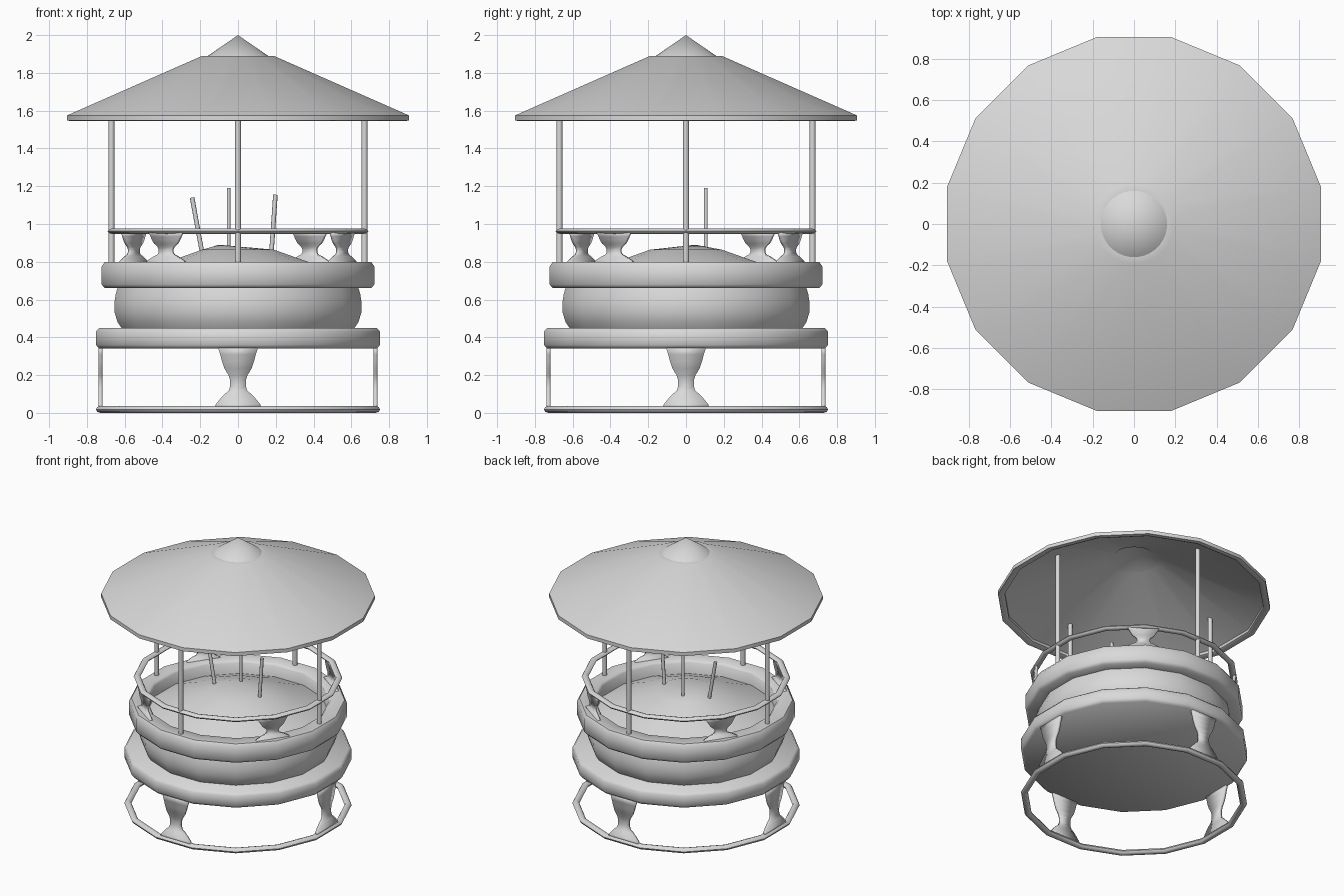
import bpy, bmesh, math
from mathutils import Vector, Matrix

if "Cube" in bpy.data.objects:
    bpy.data.objects.remove(bpy.data.objects["Cube"])

SIDES = 16
FLAT = math.cos(math.pi / SIDES)   # profile radii are measured across the flats

grey = bpy.data.materials.new("plain grey")
grey.use_nodes = True
colour = (0.7, 0.7, 0.7, 1)
grey.diffuse_color = colour
grey.node_tree.nodes["Principled BSDF"].inputs["Base Color"].default_value = colour


def finish(name, bm, angle=50):
    bmesh.ops.remove_doubles(bm, verts=bm.verts, dist=1e-5)
    bmesh.ops.recalc_face_normals(bm, faces=bm.faces)
    mesh = bpy.data.meshes.new(name)
    bm.to_mesh(mesh)
    bm.free()
    mesh.materials.append(grey)
    obj = bpy.data.objects.new(name, mesh)
    bpy.context.collection.objects.link(obj)
    bpy.ops.object.select_all(action="DESELECT")
    bpy.context.view_layer.objects.active = obj
    obj.select_set(True)
    bpy.ops.object.shade_smooth_by_angle(angle=math.radians(angle))
    return obj


def lathe(name, profile, sides=SIDES, closed=False, angle=50):
    """Spin an (r, z) profile about z, with flats facing the axes."""
    bm = bmesh.new()
    scale = 1 / math.cos(math.pi / sides)
    turn = Matrix.Rotation(math.pi / sides, 3, "Z")
    pts = [turn @ Vector((r * scale, 0, z)) for r, z in profile]
    verts = [bm.verts.new(p) for p in pts]
    pairs = list(zip(verts, verts[1:]))
    if closed:
        pairs.append((verts[-1], verts[0]))
    edges = [bm.edges.new(p) for p in pairs]
    bmesh.ops.spin(bm, geom=verts + edges, axis=(0, 0, 1), cent=(0, 0, 0),
                   angle=math.tau, steps=sides, use_duplicate=False)
    return finish(name, bm, angle)


def hoop(name, inner, outer, low, high):
    """Flattened rounded ring."""
    mid, half = (inner + outer) / 2, (outer - inner) / 2
    zm, zh = (low + high) / 2, (high - low) / 2
    ring = [(mid + half * math.cos(a), zm + zh * math.sin(a))
            for a in (math.tau * i / 8 for i in range(8))]
    return lathe(name, ring, closed=True)


def rod(name, start, end, radius, sides=10):
    bm = bmesh.new()
    a, b = Vector(start), Vector(end)
    spin = (b - a).to_track_quat("Z", "Y").to_matrix().to_4x4()
    bmesh.ops.create_cone(bm, cap_ends=True, segments=sides, radius1=radius, radius2=radius,
                          depth=(b - a).length, matrix=Matrix.Translation((a + b) / 2) @ spin)
    return finish(name, bm)


# Half outline of the flat vase cutouts: half width, height fraction
VASE = [(.125, 0), (.117, .05), (.1, .12), (.073, .21), (.05, .27), (.042, .34), (.042, .45),
        (.05, .53), (.072, .64), (.085, .76), (.094, .87), (.107, 1)]


def vase(name, angle, radius, low, high, thick=.02):
    bm = bmesh.new()
    rows = []
    for w, t in VASE:
        z = low + t * (high - low)
        rows.append([bm.verts.new((radius + dx, y, z))
                     for dx, y in ((thick / 2, -w), (thick / 2, w), (-thick / 2, w), (-thick / 2, -w))])
    for a, b in zip(rows, rows[1:]):
        for i in range(4):
            j = (i + 1) % 4
            bm.faces.new((a[i], a[j], b[j], b[i]))
    bm.faces.new(rows[0])
    bm.faces.new(rows[-1])
    bmesh.ops.rotate(bm, verts=bm.verts, cent=(0, 0, 0), matrix=Matrix.Rotation(angle, 3, "Z"))
    return finish(name, bm, 180)


# Stand: floor hoop and four vase legs
hoop("floor_hoop", .705, .752, 0, .037)
for k in range(4):
    vase(f"leg_{k + 1}", k * math.pi / 2, .728, .03, .35)

# Tub: base slab, belly and thick rim
lathe("base_slab", [(0, .34), (.735, .34), (.752, .36), (.752, .43), (.735, .45), (0, .45)])
lathe("belly", [(.61, .44), (.637, .48), (.653, .53), (.655, .58), (.647, .63), (.635, .67),
                (.6, .67), (.6, .45)])
lathe("tub_rim", [(.6, .66), (.705, .66), (.722, .68), (.722, .775), (.705, .8), (.615, .8),
                  (.6, .785)], closed=True)

# Heaped filling with an off-centre peak
heap = lathe("heap", [(0, .89), (.19, .864), (.37, .8), (.61, .7)])
for v in heap.data.vertices:
    if v.co.z > .88:
        v.co.x, v.co.y = -.1, .05

# Sticks standing in the heap
rod("stick_left", (.175, 0, .82), (.198, 0, 1.155), .012)
rod("stick_right", (-.185, 0, .82), (-.243, 0, 1.14), .012)
rod("stick_back", (-.05, .105, .82), (-.05, .105, 1.19), .01)

# Railing: hoop and four small vase balusters
hoop("rail_hoop", .645, .69, .948, .976)
for k in range(4):
    vase(f"baluster_{k + 1}", k * math.pi / 2 - math.radians(34.6), .67, .795, .955)

# Roof posts
for k in range(4):
    a = k * math.pi / 2
    x, y = .67 * math.cos(a), .67 * math.sin(a)
    rod(f"post_{k + 1}", (x, y, .75), (x, y, 1.67), .016)

# Roof shell with a rolled edge and a collar, then the cap
lathe("roof", [(.86, 1.555), (.88, 1.545), (.905, 1.548), (.905, 1.575), (.19, 1.89), (.15, 1.89),
               (.15, 1.885), (.185, 1.875), (.86, 1.575)], closed=True)
lathe("roof_cap", [(.16, 1.885), (.16, 1.89), (0, 2), (0, 1.99), (.15, 1.885)], sides=32, closed=True)
